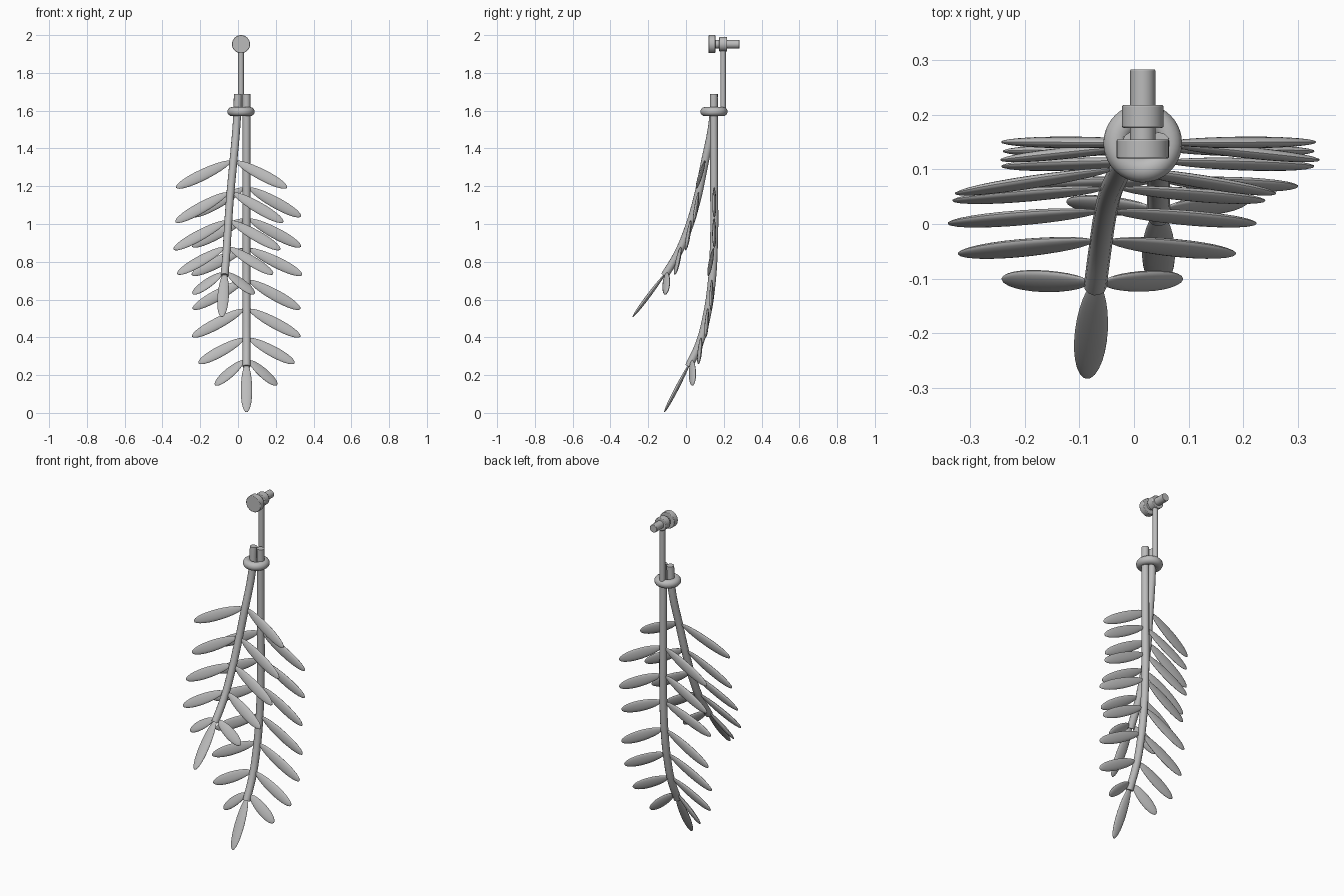
import bpy, bmesh, math
from mathutils import Vector, Matrix

if "Cube" in bpy.data.objects:
    bpy.data.objects.remove(bpy.data.objects["Cube"], do_unlink=True)

grey = bpy.data.materials.new("plain_grey")
grey.use_nodes = True
GREY = (0.5, 0.5, 0.5, 1)
grey.diffuse_color = GREY
grey.node_tree.nodes["Principled BSDF"].inputs["Base Color"].default_value = GREY


def finish(obj, name):
    obj.name = name
    obj.data.materials.append(grey)
    bpy.ops.object.select_all(action="DESELECT")
    obj.select_set(True)
    bpy.context.view_layer.objects.active = obj
    bpy.ops.object.shade_smooth_by_angle(angle=math.radians(40))
    return obj


def cylinder(name, start, end, radius, bevel=0.0):
    start, end = Vector(start), Vector(end)
    axis = end - start
    bpy.ops.mesh.primitive_cylinder_add(
        vertices=32, radius=radius, depth=axis.length, location=(start + end) / 2,
        rotation=axis.to_track_quat("Z", "Y").to_euler())
    obj = bpy.context.object
    if bevel:
        mod = obj.modifiers.new("soft_edge", "BEVEL")
        mod.width, mod.segments = bevel, 2
    return finish(obj, name)


def stem(name, points, radius=0.021):
    curve = bpy.data.curves.new(name, "CURVE")
    curve.dimensions = "3D"
    curve.bevel_depth, curve.bevel_resolution = radius, 4
    curve.use_fill_caps = True
    spline = curve.splines.new("BEZIER")
    spline.bezier_points.add(len(points) - 1)
    for bp, p in zip(spline.bezier_points, points):
        bp.co = p
        bp.handle_left_type = bp.handle_right_type = "AUTO"
    obj = bpy.data.objects.new(name, curve)
    bpy.context.collection.objects.link(obj)
    bpy.ops.object.select_all(action="DESELECT")
    obj.select_set(True)
    bpy.context.view_layer.objects.active = obj
    bpy.ops.object.convert(target="MESH")
    return finish(bpy.context.object, name)


def stem_at(points, z):
    """Point and direction on a stem at a given height."""
    for a, b in zip(points, points[1:]):
        a, b = Vector(a), Vector(b)
        if b.z <= z <= a.z:
            return a.lerp(b, (a.z - z) / (a.z - b.z)), (b - a).normalized()
    return Vector(points[-1]), (b - a).normalized()


def leaf(name, base, tip, side_hint, width=0.06, thick=0.021):
    """Flattened ellipsoid, a little fuller towards the tip."""
    base, tip = Vector(base), Vector(tip)
    along = (tip - base).normalized()
    normal = along.cross(Vector(side_hint)).normalized()
    side = normal.cross(along)
    bm = bmesh.new()
    bmesh.ops.create_uvsphere(bm, u_segments=20, v_segments=14, radius=0.5)
    for v in bm.verts:
        fullness = 1 + 0.2 * v.co.z
        v.co.x *= width * fullness
        v.co.y *= thick * fullness
        v.co.z *= (tip - base).length
    frame = Matrix((side, normal, along)).transposed().to_4x4()
    bm.transform(Matrix.Translation((base + tip) / 2) @ frame)
    mesh = bpy.data.meshes.new(name)
    bm.to_mesh(mesh)
    bm.free()
    obj = bpy.data.objects.new(name, mesh)
    bpy.context.collection.objects.link(obj)
    return finish(obj, name)


def leaf_pairs(name, points, rows):
    """Rows: base height, left tip x, right tip x, drop, tip y."""
    for i, (z, left_x, right_x, drop, tip_y) in enumerate(rows, 1):
        centre, direction = stem_at(points, z)
        for label, x in (("left", left_x), ("right", right_x)):
            sign = 1 if x > 0 else -1
            base = centre + Vector((sign * 0.014, 0, 0))
            leaf(f"{name}_{label}_{i}", base, (x, tip_y, z - drop), direction)


# Wall peg: knob, collar and shaft
PX, PZ = 0.016, 1.952
cylinder("peg_knob", (PX, 0.12, PZ), (PX, 0.155, PZ), 0.048, 0.003)
cylinder("peg_collar", (PX, 0.176, PZ), (PX, 0.218, PZ), 0.038, 0.003)
cylinder("peg_shaft", (PX, 0.14, PZ), (PX, 0.283, PZ), 0.023, 0.002)

# Hanging rod and binding ring
cylinder("hanging_rod", (PX, 0.197, 1.595), (PX, 0.197, PZ), 0.015)
bpy.ops.mesh.primitive_torus_add(
    major_radius=0.048, minor_radius=0.024, major_segments=40, minor_segments=16,
    location=(PX, 0.148, 1.595))
finish(bpy.context.object, "binding_ring")

# Long rear branch
rear = [(0.045, 0.147, 1.688), (0.045, 0.149, 1.2), (0.045, 0.148, 0.9),
        (0.045, 0.135, 0.68), (0.045, 0.107, 0.5), (0.045, 0.072, 0.37),
        (0.045, 0.015, 0.245)]
stem("rear_stem", rear)
leaf_pairs("rear_leaf", rear, [
    (1.19, 0.333, -0.243, 0.15, 0.15),
    (1.025, 0.333, -0.243, 0.145, 0.15),
    (0.868, 0.34, -0.245, 0.138, 0.117),
    (0.70, 0.33, -0.24, 0.15, 0.133),
    (0.548, 0.33, -0.243, 0.145, 0.105),
    (0.393, 0.30, -0.21, 0.13, 0.068),
    (0.277, 0.207, -0.122, 0.13, 0.038)])
leaf("rear_tip_leaf", (0.045, 0.02, 0.262), (0.045, -0.115, 0.003), (1, 0, 0))

# Short front branch
front = [(-0.001, 0.148, 1.688), (-0.006, 0.142, 1.55), (-0.026, 0.097, 1.315),
         (-0.043, 0.058, 1.13), (-0.054, 0.01, 0.97), (-0.062, -0.045, 0.84),
         (-0.071, -0.113, 0.727)]
stem("front_stem", front)
leaf_pairs("front_leaf", front, [
    (1.332, 0.26, -0.328, 0.14, 0.055),
    (1.165, 0.24, -0.332, 0.155, 0.042),
    (1.015, 0.224, -0.341, 0.15, 0.0),
    (0.875, 0.186, -0.322, 0.14, -0.056),
    (0.74, 0.088, -0.241, 0.11, -0.104)])
leaf("front_tip_leaf", (-0.07, -0.108, 0.74), (-0.086, -0.283, 0.507), (1, 0, 0))
